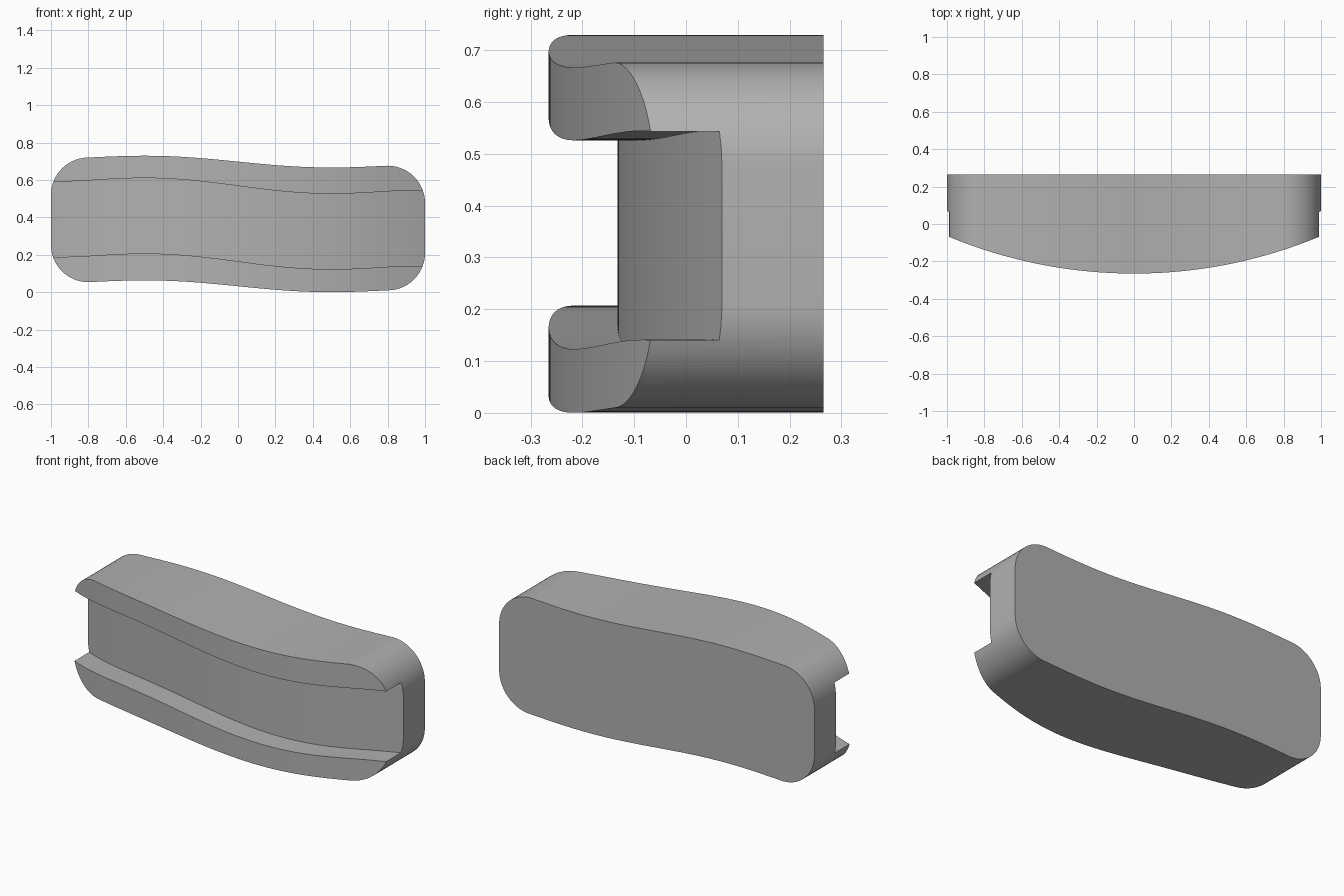
import bpy, bmesh, math

if "Cube" in bpy.data.objects:
    bpy.data.objects.remove(bpy.data.objects["Cube"])

HALF_DEPTH = 0.265
CORNER = 0.2
ARC_R = 2.585          # radius of the bowed front
GROOVE_DEPTH = 0.133


def wave(x):
    """Gentle S-curve, high on the left and low on the right."""
    return -(0.1334 * x - 0.2275 * x**3 + 0.119 * x**5)


def bow(x):
    return -HALF_DEPTH + ARC_R - math.sqrt(ARC_R**2 - x * x)


def make_object(name, bm):
    bmesh.ops.recalc_face_normals(bm, faces=bm.faces)
    mesh = bpy.data.meshes.new(name)
    bm.to_mesh(mesh)
    bm.free()
    obj = bpy.data.objects.new(name, mesh)
    bpy.context.collection.objects.link(obj)
    return obj


def swept_cutter(name, low, high, depth):
    """Solid in front of the bowed face, between two height curves."""
    bm = bmesh.new()
    rings = []
    for i in range(65):
        x = -1.1 + 2.2 * i / 64
        y = bow(x) + depth
        rings.append([bm.verts.new(p) for p in (
            (x, -1, low(x)), (x, y, low(x)), (x, y, high(x)), (x, -1, high(x)))])
    for a, b in zip(rings, rings[1:]):
        for k in range(4):
            n = (k + 1) % 4
            bm.faces.new((a[k], a[n], b[n], b[k]))
    bm.faces.new(rings[0])
    bm.faces.new(rings[-1])
    obj = make_object(name, bm)
    obj.hide_render = True
    return obj


def top(x):
    return 0.698 + 0.75 * wave(x)


def bottom(x):
    return 0.0317 + 0.75 * wave(x)


def corner(cx, cz, start):
    return [(cx + CORNER * math.cos(math.radians(start + 90 * i / 14)),
             cz + CORNER * math.sin(math.radians(start + 90 * i / 14)))
            for i in range(15)]


# Wavy rounded outline, counter-clockwise seen from the front
E = 1 - CORNER
xs = [-E + 2 * E * i / 40 for i in range(1, 40)]
outline = (corner(-E, bottom(-E) + CORNER, 180) + [(x, bottom(x)) for x in xs]
           + corner(E, bottom(E) + CORNER, 270) + corner(E, top(E) - CORNER, 0)
           + [(x, top(x)) for x in reversed(xs)] + corner(-E, top(-E) - CORNER, 90))

# Block extruded front to back
bm = bmesh.new()
face = bm.faces.new([bm.verts.new((x, HALF_DEPTH, z)) for x, z in outline])
ext = bmesh.ops.extrude_face_region(bm, geom=[face], use_keep_orig=True)
for v in ext["geom"]:
    if isinstance(v, bmesh.types.BMVert):
        v.co.y = -0.5
body = make_object("grooved_body", bm)

# Bowed front, then the wavy groove running end to end
cutters = [
    swept_cutter("front_cutter", lambda x: -1, lambda x: 2, 0),
    swept_cutter("groove_cutter", lambda x: 0.165 + wave(x),
                 lambda x: 0.568 + wave(x), GROOVE_DEPTH),
]
bpy.context.view_layer.objects.active = body
body.select_set(True)
for cutter in cutters:
    mod = body.modifiers.new(cutter.name, 'BOOLEAN')
    mod.operation = 'DIFFERENCE'
    mod.solver = 'EXACT'
    mod.object = cutter
    bpy.ops.object.modifier_apply(modifier=mod.name)
for cutter in cutters:
    bpy.data.objects.remove(cutter)

bpy.ops.object.shade_smooth_by_angle(angle=math.radians(30))

# Dark grey finish
grey = bpy.data.materials.new("dark_grey")
grey.diffuse_color = (0.44, 0.44, 0.44, 1)
grey.use_nodes = True
grey.node_tree.nodes["Principled BSDF"].inputs["Base Color"].default_value = grey.diffuse_color
body.data.materials.clear()
body.data.materials.append(grey)
